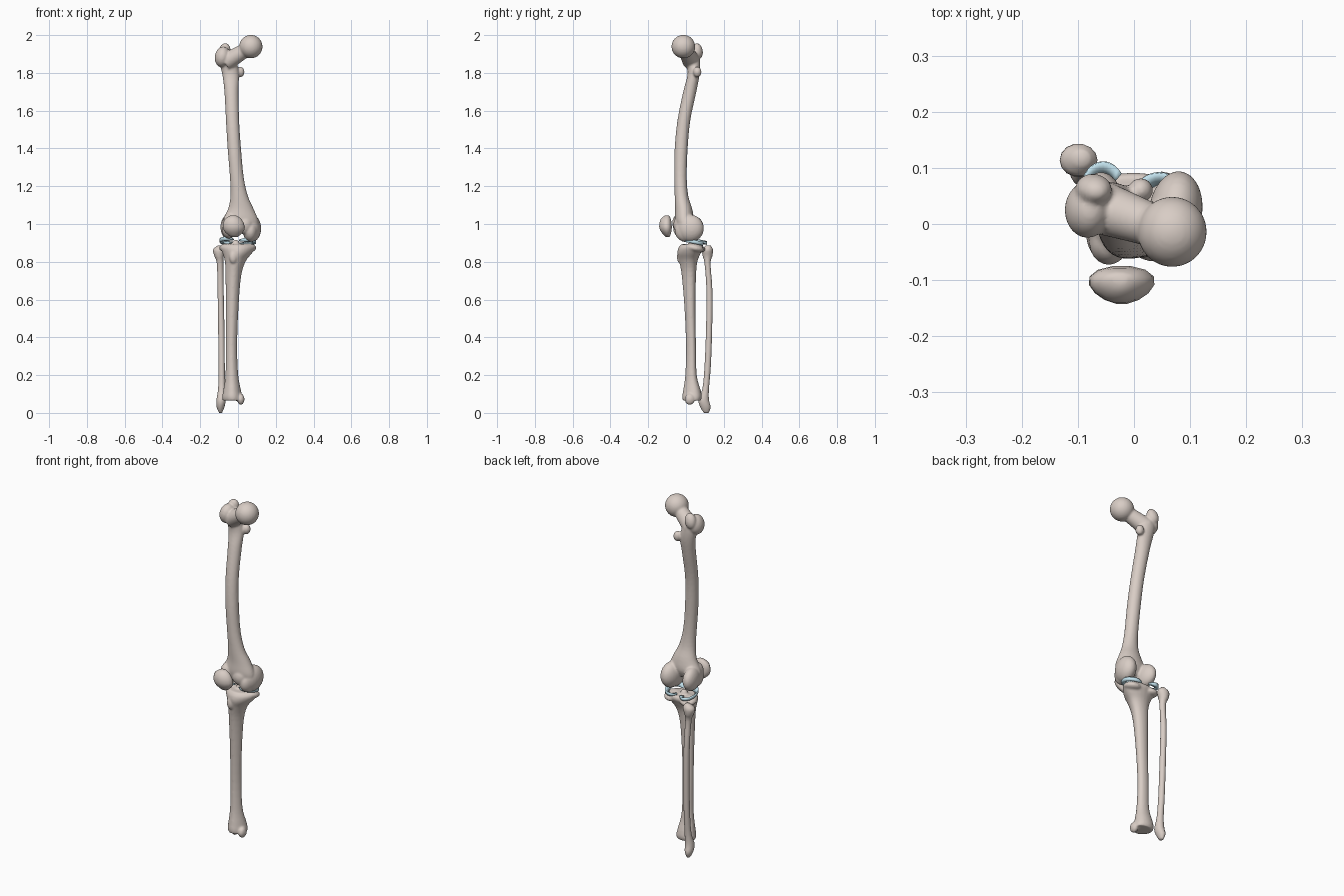
import bpy, bmesh, math
from mathutils import Vector, Matrix


def spline(pts, t):
    # Catmull-Rom interpolation through a list of tuples
    n = len(pts) - 1
    i = min(int(t), n - 1)
    u = t - i
    p = [pts[max(0, min(n, i + k))] for k in (-1, 0, 1, 2)]
    return [0.5 * (2 * b + (c - a) * u + (2 * a - 5 * b + 4 * c - d) * u * u
                   + (3 * b - a - 3 * c + d) * u ** 3) for a, b, c, d in zip(*p)]


def skin(bm, rings, closed_ends=True):
    loops = [[bm.verts.new(p) for p in r] for r in rings]
    for a, b in zip(loops, loops[1:]):
        for i in range(len(a)):
            j = (i + 1) % len(a)
            bm.faces.new((a[i], a[j], b[j], b[i]))
    if closed_ends:
        bm.faces.new(loops[0][::-1])
        bm.faces.new(loops[-1])


def loft(bm, rows, sides=24, wedge=0.0, sub=4):
    # rows are (z, x min, x max, y min, y max); wedge narrows the front side
    rings = []
    for k in range((len(rows) - 1) * sub + 1):
        z, x0, x1, y0, y1 = spline(rows, k / sub)
        ring = []
        for i in range(sides):
            a = math.tau * i / sides
            c, s = math.cos(a), math.sin(a)
            w = 1 + wedge * (s - 0.3) if wedge else 1
            ring.append(((x0 + x1) / 2 + c * w * (x1 - x0) / 2,
                         (y0 + y1) / 2 + s * (y1 - y0) / 2, z))
        rings.append(ring)
    skin(bm, rings)


def blob(bm, loc, size, rot=(0, 0, 0)):
    m = Matrix.Translation(loc)
    for axis, ang in zip("XYZ", rot):
        m = m @ Matrix.Rotation(math.radians(ang), 4, axis)
    m = m @ Matrix.Diagonal((*size, 1))
    bmesh.ops.create_uvsphere(bm, u_segments=24, v_segments=16, radius=1, matrix=m)


def tube(bm, a, b, r1, r2):
    a, b = Vector(a), Vector(b)
    d = b - a
    m = Matrix.Translation((a + b) / 2) @ d.to_track_quat('Z', 'Y').to_matrix().to_4x4()
    bmesh.ops.create_cone(bm, cap_ends=True, segments=24, radius1=r1, radius2=r2,
                          depth=d.length, matrix=m)


def material(name, col):
    m = bpy.data.materials.new(name)
    m.diffuse_color = (*col, 1)
    return m


bone = material("bone", (0.69, 0.61, 0.56))
cartilage = material("cartilage", (0.55, 0.77, 0.86))


def finish(name, bm, mat, voxel=0.0, smooth=4):
    bmesh.ops.recalc_face_normals(bm, faces=bm.faces)
    me = bpy.data.meshes.new(name)
    bm.to_mesh(me)
    bm.free()
    me.materials.append(mat)
    me.shade_smooth()
    ob = bpy.data.objects.new(name, me)
    bpy.context.collection.objects.link(ob)
    if voxel:
        r = ob.modifiers.new("fuse", 'REMESH')
        r.mode, r.voxel_size, r.use_smooth_shade = 'VOXEL', voxel, True
        s = ob.modifiers.new("soften", 'SMOOTH')
        s.factor, s.iterations = 0.5, smooth
    return ob


# Thigh bone: bowed shaft
bm = bmesh.new()
loft(bm, [(1.90, -0.105, -0.025, 0.00, 0.07), (1.85, -0.098, -0.005, 0.005, 0.075),
          (1.79, -0.083, 0.005, 0.008, 0.072), (1.70, -0.072, 0.003, -0.015, 0.055),
          (1.55, -0.064, 0.006, -0.045, 0.023), (1.40, -0.055, 0.016, -0.06, 0.009),
          (1.25, -0.043, 0.03, -0.062, 0.004), (1.15, -0.04, 0.052, -0.06, 0.012),
          (1.08, -0.053, 0.083, -0.058, 0.033), (1.02, -0.083, 0.107, -0.06, 0.04),
          (0.975, -0.085, 0.105, -0.05, 0.02)])
# Hip end: ball, neck, trochanters
blob(bm, (0.068, -0.014, 1.939), (0.062, 0.063, 0.062))
tube(bm, (-0.06, 0.03, 1.86), (0.055, -0.01, 1.93), 0.048, 0.036)
blob(bm, (-0.083, 0.025, 1.885), (0.04, 0.05, 0.055), (0, 10, 0))
blob(bm, (-0.072, 0.062, 1.915), (0.032, 0.027, 0.043), (10, 15, 0))
blob(bm, (0.012, 0.06, 1.805), (0.022, 0.022, 0.028))
# Knee end: condyles and groove for the kneecap
blob(bm, (0.074, 0.022, 0.977), (0.048, 0.073, 0.072), (0, 0, -8))
blob(bm, (0.066, 0.0, 0.965), (0.04, 0.06, 0.06))
blob(bm, (-0.052, 0.022, 0.984), (0.04, 0.072, 0.065), (0, 0, 8))
blob(bm, (-0.05, -0.015, 0.975), (0.036, 0.053, 0.052))
blob(bm, (-0.045, -0.033, 1.005), (0.035, 0.04, 0.05))
blob(bm, (0.035, -0.027, 0.995), (0.045, 0.04, 0.05))
finish("thigh_bone", bm, bone, 0.0055)

# Kneecap
bm = bmesh.new()
loft(bm, [(1.045, -0.04, -0.008, -0.112, -0.09), (1.025, -0.074, 0.022, -0.135, -0.079),
          (0.985, -0.084, 0.04, -0.143, -0.074), (0.955, -0.07, 0.028, -0.13, -0.078),
          (0.932, -0.038, 0.0, -0.108, -0.086)], 14, 0.2, 2)
finish("kneecap", bm, bone)

# Shin bone: flared plateau, triangular shaft, ankle end
bm = bmesh.new()
loft(bm, [(0.893, -0.09, 0.085, -0.025, 0.085), (0.875, -0.1, 0.097, -0.04, 0.092),
          (0.845, -0.085, 0.077, -0.045, 0.078), (0.80, -0.072, 0.042, -0.035, 0.06),
          (0.72, -0.068, 0.018, -0.022, 0.053), (0.55, -0.066, 0.004, -0.008, 0.05),
          (0.35, -0.066, -0.003, 0.0, 0.053), (0.20, -0.068, 0.003, -0.004, 0.057),
          (0.12, -0.08, 0.018, -0.015, 0.078), (0.085, -0.086, 0.026, -0.02, 0.084),
          (0.065, -0.082, 0.026, -0.016, 0.078)], 24, 0.22)
blob(bm, (-0.055, 0.055, 0.873), (0.045, 0.048, 0.023), (-12, 0, 0))
blob(bm, (0.05, 0.045, 0.873), (0.047, 0.05, 0.023), (-12, 0, 0))
blob(bm, (-0.012, 0.035, 0.895), (0.02, 0.02, 0.022))
blob(bm, (-0.025, -0.03, 0.825), (0.022, 0.018, 0.035))
blob(bm, (0.015, 0.02, 0.072), (0.019, 0.027, 0.03))
finish("shin_bone", bm, bone, 0.0055)

# Outer shin bone
bm = bmesh.new()
loft(bm, [(0.887, -0.105, -0.08, 0.105, 0.13), (0.865, -0.132, -0.065, 0.085, 0.143),
          (0.83, -0.125, -0.075, 0.088, 0.14), (0.79, -0.112, -0.078, 0.098, 0.13),
          (0.65, -0.108, -0.076, 0.108, 0.14), (0.45, -0.105, -0.072, 0.106, 0.139),
          (0.25, -0.103, -0.07, 0.098, 0.132), (0.13, -0.105, -0.068, 0.087, 0.122),
          (0.07, -0.114, -0.065, 0.066, 0.122), (0.03, -0.113, -0.072, 0.075, 0.131),
          (0.0, -0.1, -0.085, 0.095, 0.12)], 14, 0, 3)
finish("outer_shin_bone", bm, bone)


# Crescent cartilage pads: wedge section swept round an open C
def pad(name, cx, cy, rx, ry, z, side):
    bm = bmesh.new()
    rings = []
    for k in range(29):
        a = math.radians(-140 + 280 * k / 28)
        c, s = side * math.cos(a), math.sin(a)
        h = 0.02 * min(1, 0.4 + min(k, 28 - k) / 8)
        ring = []
        for f, t in ((1, -0.4), (1.03, 0.1), (1, 0.6), (0.82, 0.1), (0.58, -0.35)):
            y = cy + ry * s * f
            ring.append((cx + rx * c * f, y, z + h * t - 0.2 * (y - 0.035)))
        rings.append(ring)
    skin(bm, rings)
    finish(name, bm, cartilage)


pad("inner_knee_pad", 0.045, 0.035, 0.05, 0.056, 0.905, 1)
pad("outer_knee_pad", -0.055, 0.05, 0.042, 0.06, 0.913, -1)
